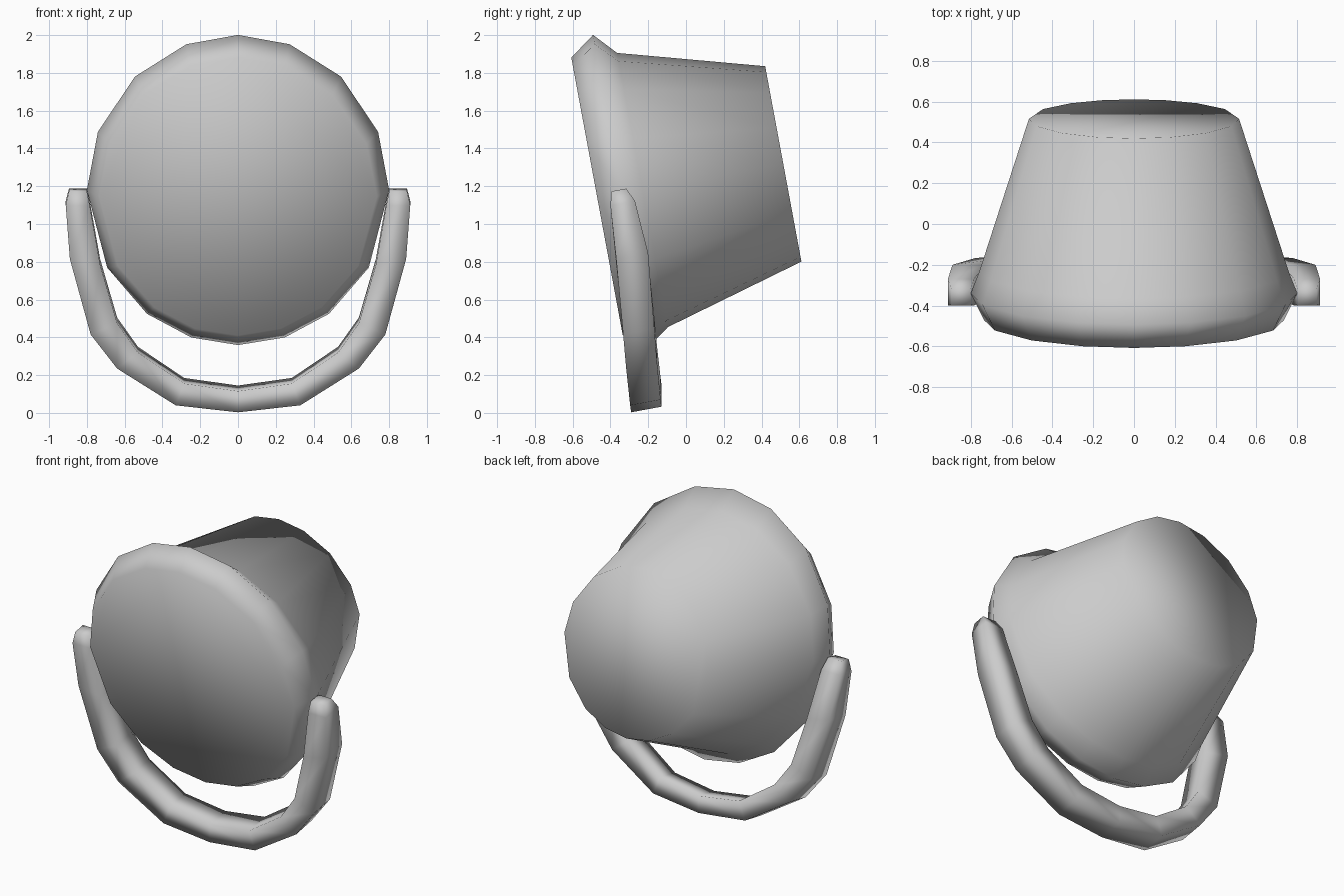
import bpy
from math import sin, cos, radians

if "Cube" in bpy.data.objects:
    bpy.data.objects.remove(bpy.data.objects["Cube"])


def loft(name, rings):
    """Skin a list of equal-length vertex rings and cap both ends."""
    n = len(rings[0])
    verts = [v for ring in rings for v in ring]
    faces = []
    for i in range(len(rings) - 1):
        for j in range(n):
            a, b = i * n + j, i * n + (j + 1) % n
            faces.append((a, b, b + n, a + n))
    faces.append(tuple(reversed(range(n))))
    faces.append(tuple(range(len(verts) - n, len(verts))))
    mesh = bpy.data.meshes.new(name)
    mesh.from_pydata(verts, [], faces)
    obj = bpy.data.objects.new(name, mesh)
    bpy.context.collection.objects.link(obj)
    bpy.context.view_layer.objects.active = obj
    obj.select_set(True)
    bpy.ops.object.mode_set(mode='EDIT')
    bpy.ops.mesh.select_all(action='SELECT')
    bpy.ops.mesh.normals_make_consistent(inside=False)
    bpy.ops.object.mode_set(mode='OBJECT')
    bpy.ops.object.shade_smooth()
    obj.select_set(False)
    return obj


TILT = radians(10.5)
C, S = cos(TILT), sin(TILT)

# Lamp housing: tilted tapering drum with a raised front rim
half = [0, 20, 43, 68, 90, 120, 143, 162, 180]      # angles from the top
angles = half + [360 - a for a in half[-2:0:-1]]
# depth along axis, half width, half height, offset up
profile = [(-0.135, 0.735, 0.748, -0.01),
           (0.0, 0.80, 0.835, 0.0),
           (0.108, 0.757, 0.738, -0.02),
           (0.866, 0.515, 0.526, -0.02)]
rings = []
for d, rx, rz, off in profile:
    ring = []
    for a in angles:
        u = rz * cos(radians(a)) + off
        ring.append((rx * sin(radians(a)),
                     -0.34 + d * C - u * S,
                     1.18 + d * S + u * C))
    rings.append(ring)
loft("lamp_housing", rings)

# Mounting bracket: square-section U, right half listed then mirrored
# outer x, z, inner x, z, centre y, half depth
arm = [(0.0, 0.018, 0.0, 0.13, -0.21, 0.082),
       (0.33, 0.055, 0.285, 0.17, -0.215, 0.082),
       (0.64, 0.25, 0.53, 0.335, -0.235, 0.083),
       (0.78, 0.43, 0.64, 0.49, -0.25, 0.084),
       (0.89, 0.83, 0.73, 0.80, -0.285, 0.086),
       (0.912, 1.11, 0.785, 1.11, -0.335, 0.066),
       (0.895, 1.18, 0.80, 1.18, -0.356, 0.04)]


def section(p, side):
    ox, oz, ix, iz, y, h = p
    dy, dz = h * C, h * S
    return [(side * ox, y - dy, oz - dz), (side * ox, y + dy, oz + dz),
            (side * ix, y + dy, iz + dz), (side * ix, y - dy, iz - dz)]


loft("mounting_bracket",
     [section(p, -1) for p in reversed(arm[1:])] + [section(p, 1) for p in arm])
